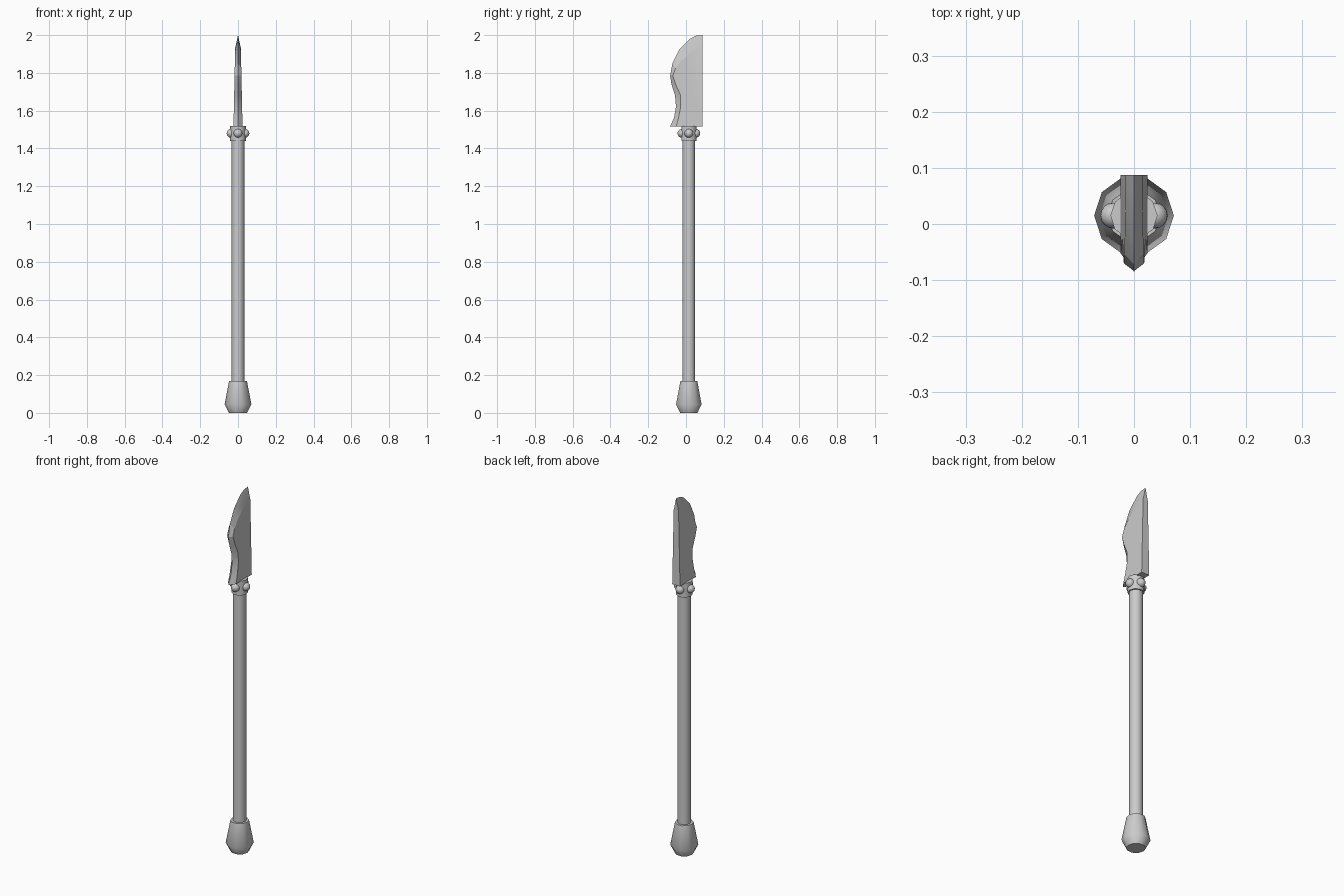
import bpy, bmesh, math
from mathutils import Matrix

if "Cube" in bpy.data.objects:
    bpy.data.objects.remove(bpy.data.objects["Cube"])

CY = 0.015   # y of the shaft axis
SIDES = 10


def finish(name, bm, angle=40):
    bmesh.ops.recalc_face_normals(bm, faces=bm.faces)
    me = bpy.data.meshes.new(name)
    bm.to_mesh(me)
    bm.free()
    ob = bpy.data.objects.new(name, me)
    bpy.context.collection.objects.link(ob)
    bpy.ops.object.select_all(action='DESELECT')
    bpy.context.view_layer.objects.active = ob
    ob.select_set(True)
    bpy.ops.object.shade_smooth_by_angle(angle=math.radians(angle))
    return ob


def turned(name, profile):
    """Capped ten-sided solid from (radius, z) pairs."""
    bm = bmesh.new()
    rings = []
    for r, z in profile:
        rings.append([bm.verts.new((r * math.cos(2 * math.pi * i / SIDES),
                                    CY + r * math.sin(2 * math.pi * i / SIDES), z))
                      for i in range(SIDES)])
    for a, b in zip(rings, rings[1:]):
        for i in range(SIDES):
            j = (i + 1) % SIDES
            bm.faces.new((a[i], a[j], b[j], b[i]))
    bm.faces.new(rings[0])
    bm.faces.new(rings[-1])
    return finish(name, bm)


# Shaft, butt cap and collar
turned("shaft", [(0.034, 0.12), (0.034, 1.46)])
turned("butt_cap", [(0.048, 0), (0.071, 0.045), (0.047, 0.17)])
turned("collar", [(0.042, 1.44), (0.042, 1.52)])

# Four studs around the collar
for k in range(4):
    a = k * math.pi / 2
    bm = bmesh.new()
    bmesh.ops.create_uvsphere(bm, u_segments=16, v_segments=10, radius=0.023,
                              matrix=Matrix.Translation((0.037 * math.cos(a),
                                                         CY + 0.037 * math.sin(a), 1.48)))
    finish(f"collar_stud_{k + 1}", bm)

# Blade: sharp edge line and the ridge line where the bevel starts, as (y, z)
edge = [(-0.085, 1.516), (-0.064, 1.56), (-0.053, 1.62), (-0.058, 1.68), (-0.077, 1.74),
        (-0.084, 1.785), (-0.072, 1.85), (-0.035, 1.925), (0.02, 1.98), (0.055, 1.997),
        (0.087, 2.0)]
ridge = [(-0.052, 1.516), (-0.04, 1.56), (-0.028, 1.62), (-0.028, 1.68), (-0.055, 1.74),
         (-0.07, 1.785), (-0.055, 1.825), (-0.02, 1.87), (0.03, 1.912), (0.06, 1.926),
         (0.087, 1.932)]


def half_thickness(z):
    return 0.024 - 0.009 * (z - 1.516) / 0.416


bm = bmesh.new()
ev = [bm.verts.new((0, y, z)) for y, z in edge]
sides, heels = [], []
for s in (-1, 1):
    rv = [bm.verts.new((s * half_thickness(z), y, z)) for y, z in ridge]
    heel = bm.verts.new((s * half_thickness(1.516), 0.087, 1.516))
    bm.faces.new(rv + [heel])
    for i in range(len(edge) - 1):
        bm.faces.new((ev[i], ev[i + 1], rv[i + 1], rv[i]))
    sides.append(rv)
    heels.append(heel)
# Flat spine with its pointed top, and the underside
bm.faces.new((heels[0], heels[1], sides[1][-1], ev[-1], sides[0][-1]))
bm.faces.new((ev[0], sides[1][0], heels[1], heels[0], sides[0][0]))
finish("blade", bm, 12)
